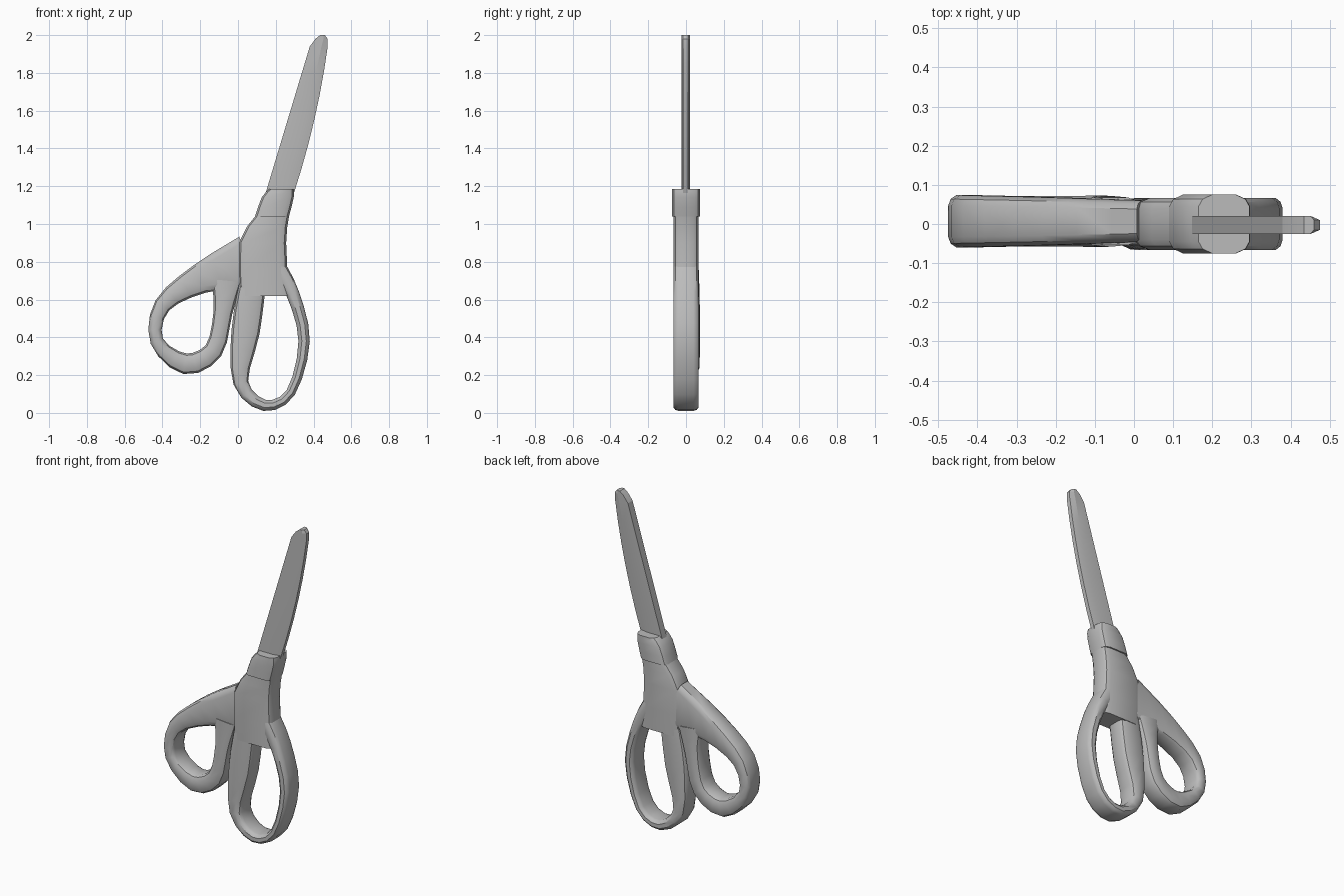
import bpy, bmesh, math
from mathutils import Vector
from mathutils.geometry import interpolate_bezier

cube = bpy.data.objects.get("Cube")
if cube:
    bpy.data.objects.remove(cube)

grey = bpy.data.materials.new("plain_grey")
grey.use_nodes = True
colour = (0.5, 0.5, 0.5, 1)
grey.diffuse_color = colour
grey.node_tree.nodes["Principled BSDF"].inputs["Base Color"].default_value = colour


def loft(name, sections, angle):
    """Skin a row of equal sections, cap both ends and make the object."""
    bm = bmesh.new()
    rings = [[bm.verts.new(point) for point in section] for section in sections]
    for ring, following in zip(rings, rings[1:]):
        for i in range(len(ring)):
            bm.faces.new((ring[i - 1], ring[i], following[i], following[i - 1]))
    bm.faces.new(rings[0])
    bm.faces.new(rings[-1])
    bmesh.ops.recalc_face_normals(bm, faces=bm.faces)
    mesh = bpy.data.meshes.new(name)
    bm.to_mesh(mesh)
    bm.free()
    mesh.materials.append(grey)
    part = bpy.data.objects.new(name, mesh)
    bpy.context.collection.objects.link(part)
    bpy.ops.object.select_all(action='DESELECT')
    bpy.context.view_layer.objects.active = part
    part.select_set(True)
    bpy.ops.object.shade_smooth_by_angle(angle=math.radians(angle))


def smooth_path(points, steps):
    """Pass a smooth curve through points, which carry x, z and width."""
    points = [Vector(point) for point in points]
    last = len(points) - 1
    slopes = [(points[min(i + 1, last)] - points[max(i - 1, 0)]) / 6 for i in range(last + 1)]
    path = points[:1]
    for i in range(last):
        path += interpolate_bezier(points[i], points[i] + slopes[i],
                                   points[i + 1] - slopes[i + 1], points[i + 1], steps)[1:]
    return path


def soft_section(centre, across, half_width, half_depth):
    """Rectangle with chamfered, slightly rounded corners."""
    chamfer = min(half_width * 0.6, 0.035)
    quarter = [(half_width, half_depth * 0.6),
               (half_width - chamfer * 0.3, half_depth * 0.85),
               (half_width - chamfer, half_depth)]
    outline = quarter + [(-u, v) for u, v in reversed(quarter)]
    outline += [(-u, -v) for u, v in outline]
    return [centre + across * u + Vector((0, v, 0)) for u, v in outline]


def grip(name, points, half_depth, thinning=0, offset=0, level=False, steps=4):
    """Sweep the soft section; wide places get thinner, level keeps it horizontal."""
    path = smooth_path(points, steps)
    sections = []
    for i, (x, z, width) in enumerate(path):
        run = path[min(i + 1, len(path) - 1)] - path[max(i - 1, 0)]
        across = Vector((1, 0, 0)) if level else Vector((run.y, 0, -run.x)).normalized()
        sections.append(soft_section(Vector((x, offset, z)), across,
                                     width / 2, half_depth - thinning * width))
    loft(name, sections, angle=35)


# Small finger loop, beginning as a wide web beside the body
grip("small_finger_loop",
     [(0.05, 0.8, 0.28), (-0.2, 0.71, 0.16), (-0.4, 0.57, 0.09), (-0.43, 0.38, 0.07),
      (-0.28, 0.26, 0.11), (-0.13, 0.33, 0.1), (-0.08, 0.53, 0.1), (-0.06, 0.7, 0.16)],
     half_depth=0.072, thinning=0.07, offset=0.007)

# Large finger loop, from the thick bar round to the outer bow
grip("large_finger_loop",
     [(0.08, 0.7, 0.14), (0.04, 0.43, 0.15), (0.015, 0.16, 0.08), (0.14, 0.04, 0.06),
      (0.28, 0.11, 0.05), (0.35, 0.38, 0.06), (0.29, 0.63, 0.07), (0.2, 0.78, 0.1)],
     half_depth=0.069, thinning=0.04)

# Central body and the collar that holds the blade
grip("body", [(0.14, 0.62, 0.26), (0.13, 0.9, 0.25), (0.18, 1.04, 0.18), (0.2, 1.1, 0.17)],
     half_depth=0.066, level=True, steps=3)
grip("collar", [(0.18, 1.04, 0.18), (0.21, 1.14, 0.17), (0.23, 1.185, 0.13)],
     half_depth=0.075, level=True, steps=3)


def blade_section(z, spine, edge):
    """Flat plate, thinned towards its convex edge."""
    ridge = spine + (edge - spine) * 0.65
    outline = [(spine, -0.025), (ridge, -0.025), (edge, -0.015),
               (edge, 0.01), (ridge, 0.02), (spine, 0.02)]
    return [Vector((x, y, z)) for x, y in outline]


# Blade with a straight spine, a bowed edge and a clipped tip
blade_base, blade_shoulder, rows = 1.16, 1.94, 6
blade = []
for row in range(rows + 1):
    t = row / rows
    blade.append(blade_section(blade_base + (blade_shoulder - blade_base) * t,
                               0.145 + 0.235 * t, 0.295 + t * (0.255 - 0.075 * t)))
blade.append(blade_section(1.98, 0.41, 0.475))
blade.append(blade_section(2, 0.435, 0.46))
loft("blade", blade, angle=15)
